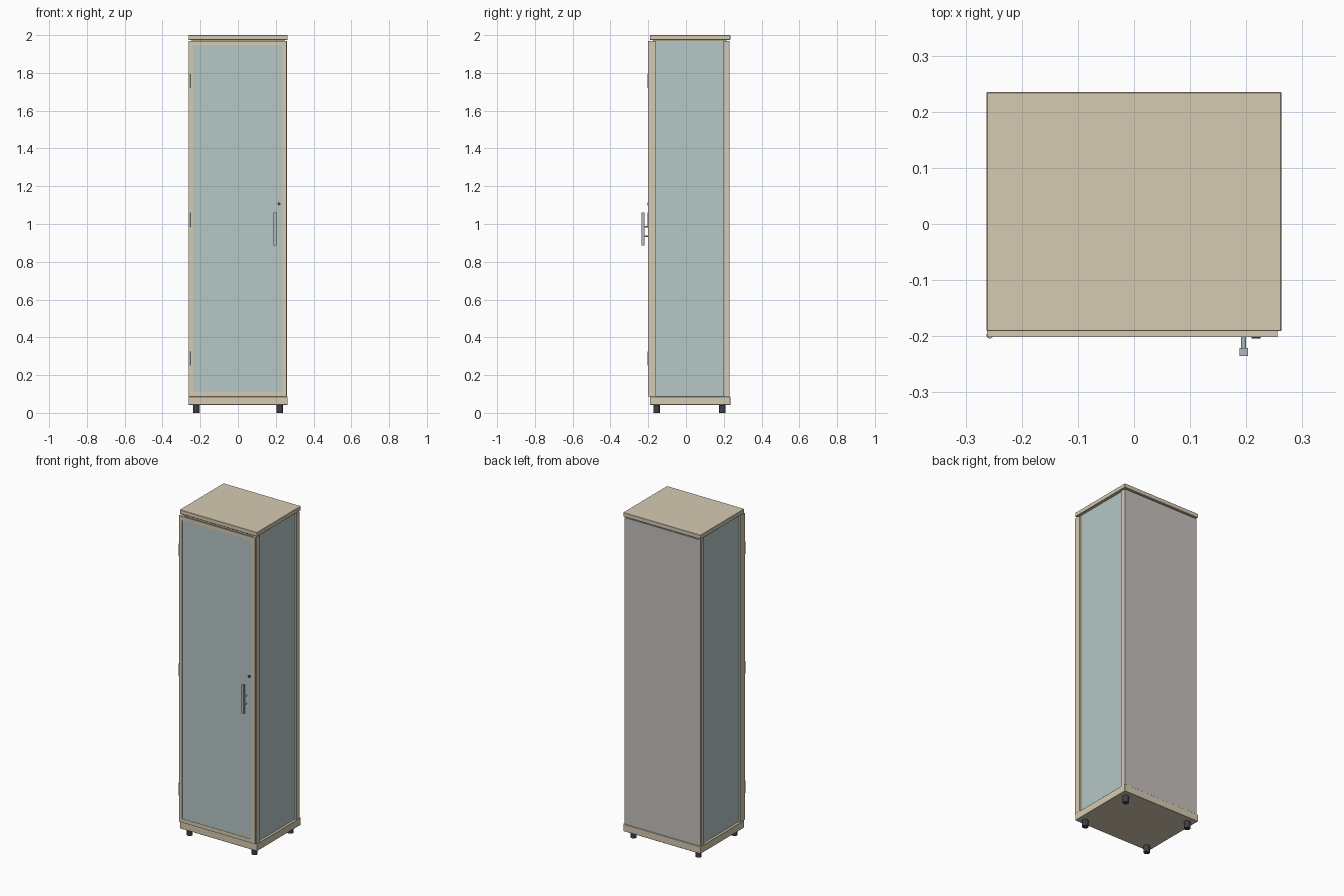
import bpy
from math import radians

if "Cube" in bpy.data.objects:
    bpy.data.objects.remove(bpy.data.objects["Cube"])


def mat(name, rgb):
    m = bpy.data.materials.new(name)
    m.diffuse_color = (*rgb, 1)
    m.use_nodes = True
    m.node_tree.nodes["Principled BSDF"].inputs["Base Color"].default_value = m.diffuse_color
    return m


WOOD = mat("pale_wood", (0.67, 0.60, 0.45))
GLASS = mat("blue_glass", (0.47, 0.57, 0.57))
PANEL = mat("warm_grey", (0.56, 0.53, 0.51))
METAL = mat("metal", (0.45, 0.48, 0.50))
DARK = mat("dark_plastic", (0.05, 0.05, 0.07))


def box(name, x, y, z, material, bevel=0):
    """Box from (min, max) ranges along each axis."""
    ranges = (x, y, z)
    bpy.ops.mesh.primitive_cube_add(size=1, location=[(a + b) / 2 for a, b in ranges])
    o = bpy.context.object
    o.name = name
    o.scale = [b - a for a, b in ranges]
    bpy.ops.object.transform_apply(location=False, rotation=False, scale=True)
    o.data.materials.append(material)
    if bevel:
        b = o.modifiers.new("edge", "BEVEL")
        b.width = bevel
        b.segments = 1
    return o


def rod(name, loc, r, length, material, along_y=False, sides=20):
    bpy.ops.mesh.primitive_cylinder_add(
        vertices=sides, radius=r, depth=length, location=loc,
        rotation=(radians(90) if along_y else 0, 0, 0))
    o = bpy.context.object
    o.name = name
    o.data.materials.append(material)
    bpy.ops.object.shade_smooth_by_angle(angle=radians(40))
    return o


# Overall extents of the carcass
W, FRONT, BACK = 0.263, -0.191, 0.235
Z0, Z1 = 0.086, 1.968

# Top and base boards, with the recessed neck that leaves a shadow gap
box("top_board", (-W, W), (FRONT, BACK), (1.975, 2.0), WOOD, 0.0015)
box("base_board", (-W, W), (FRONT, BACK), (0.042, Z0), WOOD, 0.0015)
box("top_neck", (-0.245, 0.245), (-0.175, 0.215), (1.955, 1.978), WOOD)

# Corner posts, side glass and feet, mirrored left and right
for side, s in (("left", -1), ("right", 1)):
    def xr(a, b):
        return tuple(sorted((s * a, s * b)))
    box(f"front_post_{side}", xr(0.232, 0.260), (-0.190, -0.159), (Z0, Z1), WOOD)
    box(f"back_post_{side}", xr(0.232, 0.260), (0.198, 0.222), (Z0, Z1), WOOD)
    box(f"side_glass_{side}", xr(0.242, 0.248), (-0.165, 0.205), (Z0, Z1), GLASS)
    for end, y in (("front", -0.154), ("back", 0.193)):
        rod(f"foot_{end}_{side}", (s * 0.221, y, 0.022), 0.017, 0.044, DARK)

# Back panel
box("back_panel", (-0.258, 0.258), (0.222, 0.230), (Z0, Z1), PANEL)

# Door: stiles, rails and glass
DY = (-0.201, -0.191)
DL, DR, F = -0.262, 0.256, 0.023
DB, DT = 0.088, Z1
box("door_stile_left", (DL, DL + F), DY, (DB, DT), WOOD)
box("door_stile_right", (DR - F, DR), DY, (DB, DT), WOOD)
box("door_rail_bottom", (DL + F, DR - F), DY, (DB, DB + F), WOOD)
box("door_rail_top", (DL + F, DR - F), DY, (DT - F, DT), WOOD)
box("door_glass", (DL + F, DR - F), (-0.199, -0.194), (DB + F, DT - F), GLASS)

# Hinges
for i, z in enumerate((0.288, 1.022, 1.757)):
    rod(f"hinge_{i + 1}", (-0.257, -0.198, z), 0.006, 0.076, METAL)

# Handle on two standoffs, and the lock
box("handle_bar", (0.188, 0.203), (-0.235, -0.221), (0.886, 1.06), METAL)
for i, z in enumerate((0.935, 0.985)):
    rod(f"handle_standoff_{i + 1}", (0.1955, -0.21, z), 0.0045, 0.026, METAL, True, 12)
rod("door_lock", (0.217, -0.2, 1.107), 0.008, 0.009, DARK, True)
